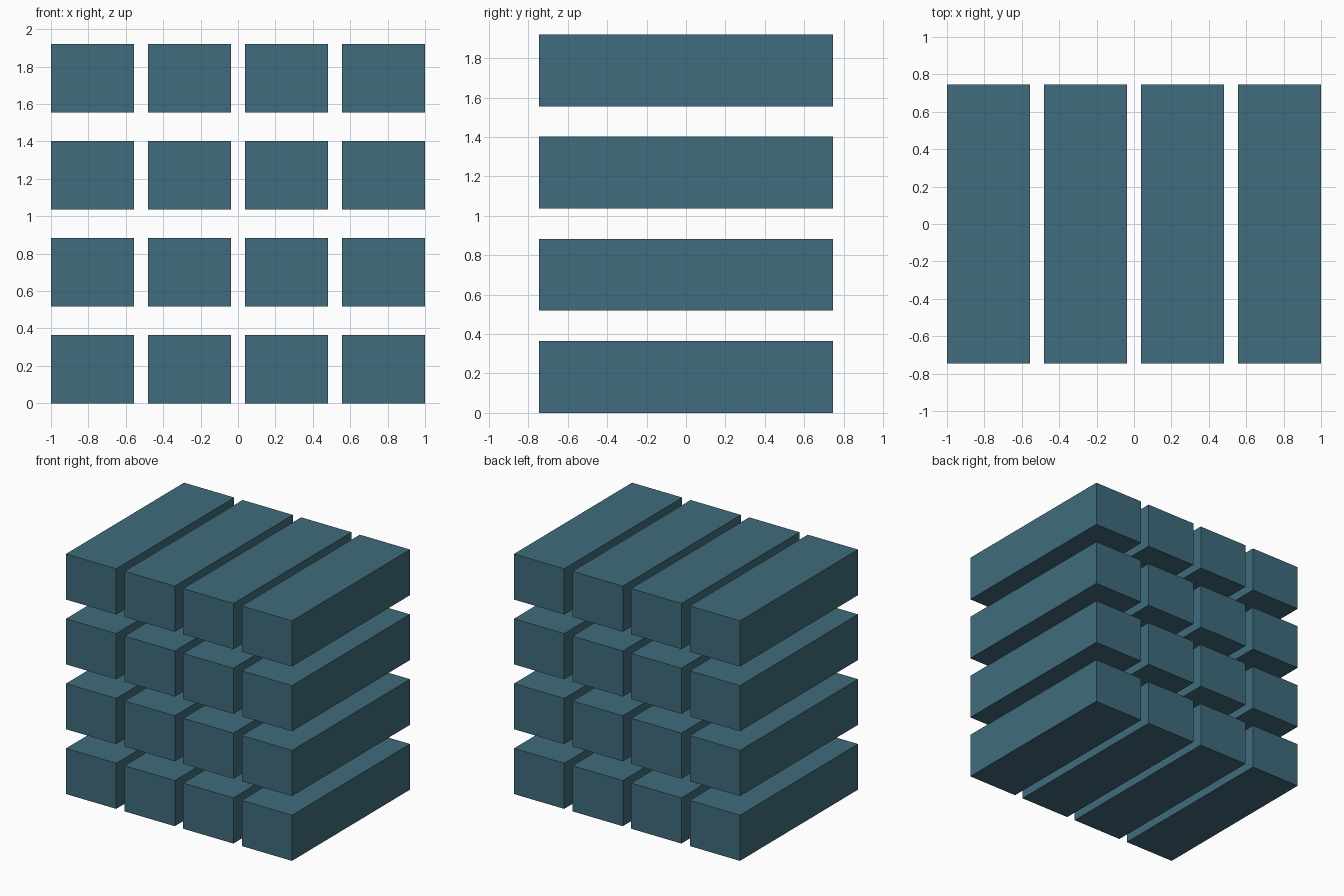
import bpy

if "Cube" in bpy.data.objects:
    bpy.data.objects.remove(bpy.data.objects["Cube"])

W, D, H = 0.4444, 1.492, 0.365   # size of one bar
PITCH = 0.5185                   # spacing across and up
COLS, ROWS = 4, 4

mat = bpy.data.materials.new("blue_grey")
mat.diffuse_color = (0.05, 0.15, 0.2, 1)
mat.use_nodes = True
mat.node_tree.nodes["Principled BSDF"].inputs["Base Color"].default_value = mat.diffuse_color


def bar(name, x, z):
    bpy.ops.mesh.primitive_cube_add(size=1, location=(x, 0, z + H / 2))
    ob = bpy.context.object
    ob.name = name
    ob.scale = (W, D, H)
    bpy.ops.object.transform_apply(location=False, rotation=False, scale=True)
    ob.data.materials.append(mat)


# Stacked layers of parallel bars
for row in range(ROWS):
    for col in range(COLS):
        bar(f"bar_layer{row + 1}_{col + 1}", (col - (COLS - 1) / 2) * PITCH, row * PITCH)
